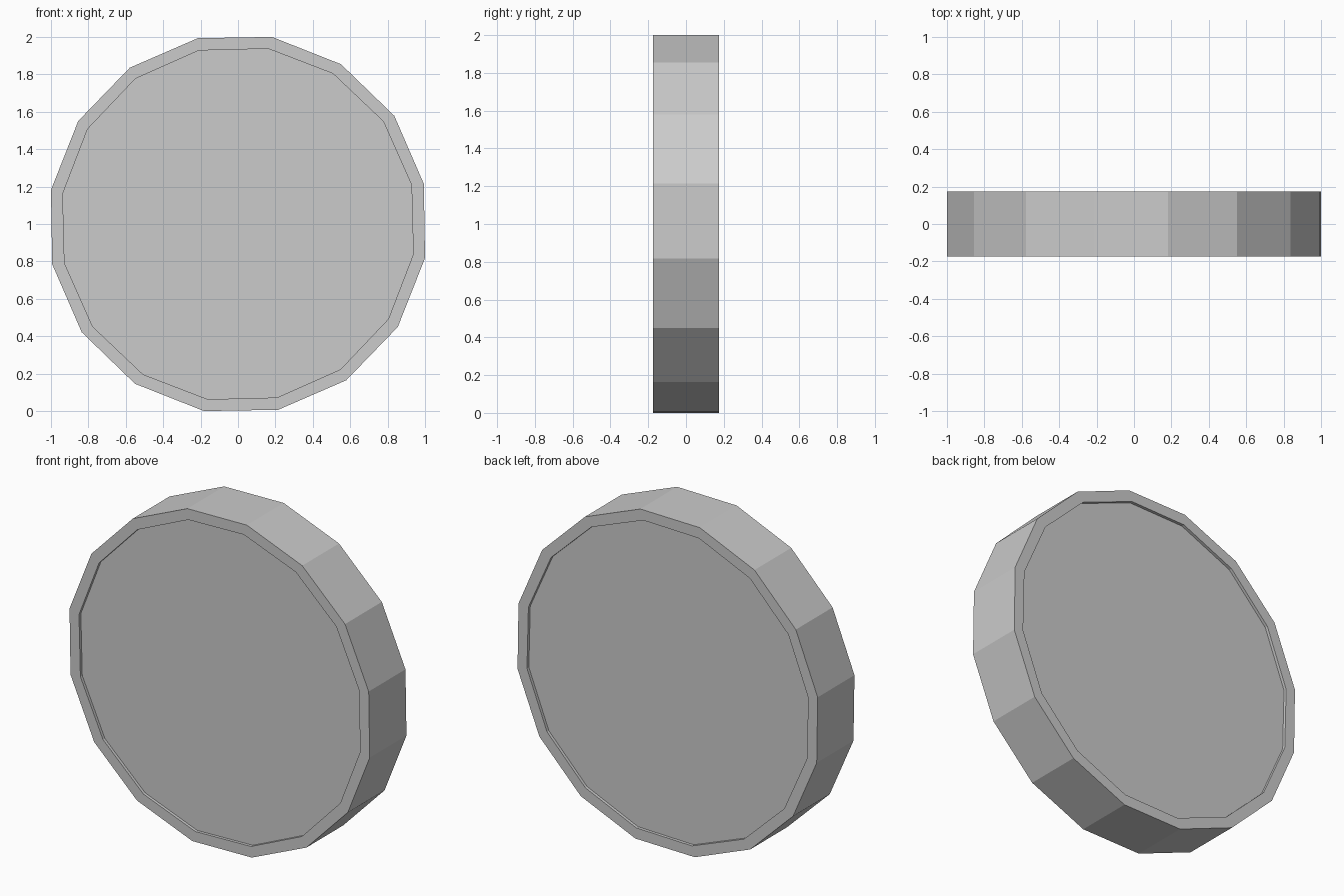
import bpy, bmesh, math

if "Cube" in bpy.data.objects:
    bpy.data.objects.remove(bpy.data.objects["Cube"])

SIDES = 16
OUTER, INNER = 1.0164, 0.951
HALF, RECESS = 0.175, 0.018
OUTER_TURN, INNER_TURN = math.radians(12.2), math.radians(12.7)

# Cross-section from front recess floor, over the rim, to back recess floor
profile = [
    (INNER, -HALF + RECESS, INNER_TURN),
    (INNER, -HALF, INNER_TURN),
    (OUTER, -HALF, OUTER_TURN),
    (OUTER, HALF, OUTER_TURN),
    (INNER, HALF, INNER_TURN),
    (INNER, HALF - RECESS, INNER_TURN),
]


def ring(bm, radius, y, turn):
    angles = [turn + math.tau * i / SIDES for i in range(SIDES)]
    return [bm.verts.new((radius * math.cos(a), y, radius * math.sin(a))) for a in angles]


# Disc with a shallow recess on both faces
bm = bmesh.new()
rings = [ring(bm, *p) for p in profile]
for a, b in zip(rings, rings[1:]):
    for i in range(SIDES):
        j = (i + 1) % SIDES
        bm.faces.new((a[i], a[j], b[j], b[i]))
bm.faces.new(rings[0])
bm.faces.new(rings[-1])
bmesh.ops.recalc_face_normals(bm, faces=bm.faces)

mesh = bpy.data.meshes.new("recessed_disc")
bm.to_mesh(mesh)
bm.free()
disc = bpy.data.objects.new("recessed_disc", mesh)
disc.location.z = 1.0
bpy.context.collection.objects.link(disc)
